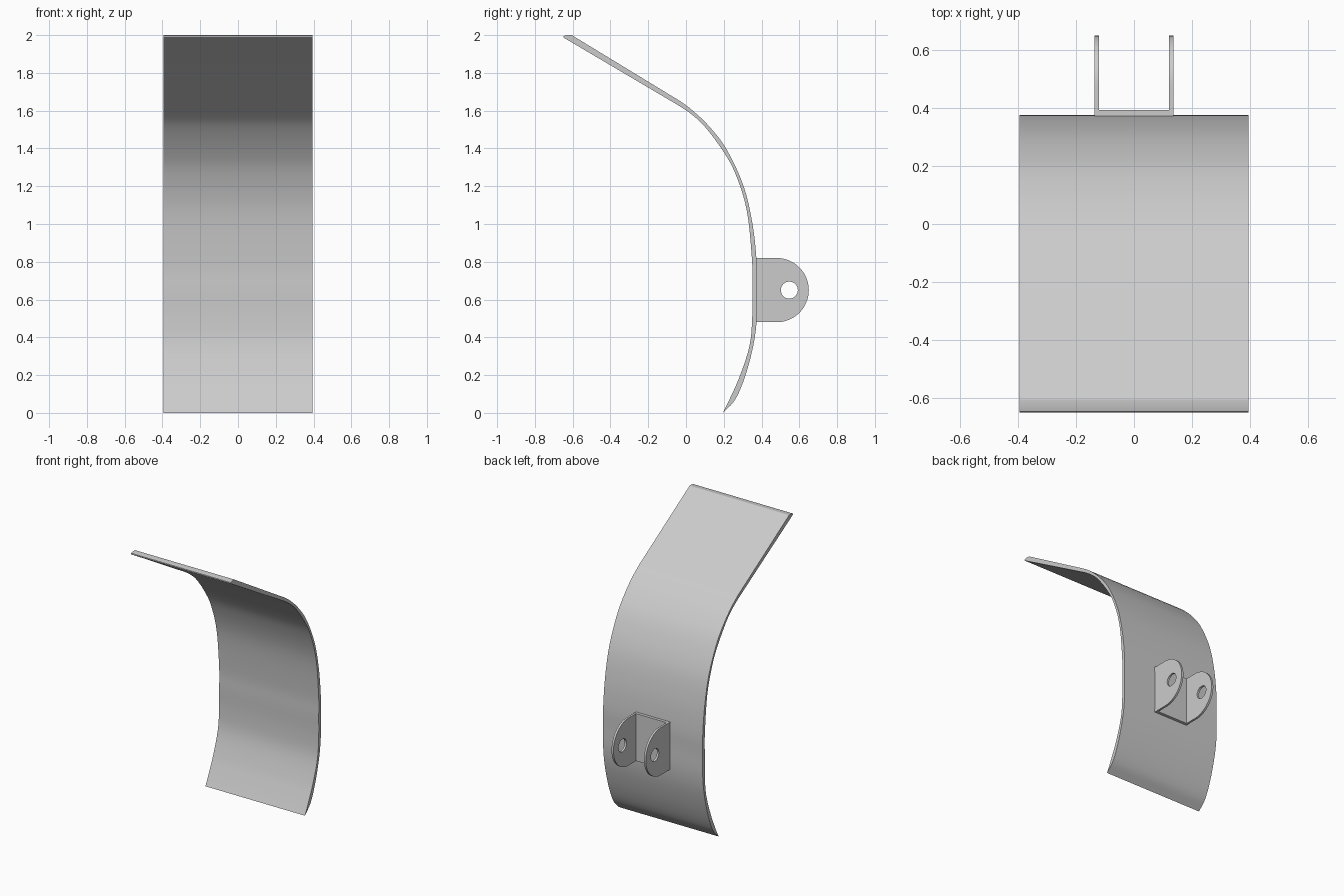
import bpy, bmesh
from math import sin, cos, pi, radians
from mathutils import Vector

old = bpy.data.objects.get("Cube")
if old:
    bpy.data.objects.remove(old, do_unlink=True)

grey = bpy.data.materials.new("plain grey")
grey.use_nodes = True
grey.diffuse_color = (0.6, 0.6, 0.6, 1)
grey.node_tree.nodes["Principled BSDF"].inputs["Base Color"].default_value = grey.diffuse_color


def smooth_path(points, steps=5):
    """Catmull-Rom curve through (y, z) points."""
    p = [Vector(q) for q in points]
    p = [2 * p[0] - p[1]] + p + [2 * p[-1] - p[-2]]
    out = []
    for a, b, c, d in zip(p, p[1:], p[2:], p[3:]):
        for i in range(steps):
            t = i / steps
            out.append(0.5 * (2 * b + (c - a) * t + (2 * a - 5 * b + 4 * c - d) * t * t
                              + (3 * b - a - 3 * c + d) * t ** 3))
    return out + [p[-2]]


def extrude_x(name, loops, x0, x1):
    """Fill (y, z) loops, the later ones as holes, and extrude them from x0 to x1."""
    bm = bmesh.new()
    for loop in loops:
        vs = [bm.verts.new((x0, y, z)) for y, z in loop]
        edges = [bm.edges.new((a, b)) for a, b in zip(vs, vs[1:] + vs[:1])]
    bmesh.ops.triangle_fill(bm, edges=bm.edges[:], use_beauty=True)
    ext = bmesh.ops.extrude_face_region(bm, geom=bm.faces[:], use_keep_orig=True)
    moved = [g for g in ext["geom"] if isinstance(g, bmesh.types.BMVert)]
    bmesh.ops.translate(bm, verts=moved, vec=(x1 - x0, 0, 0))
    bmesh.ops.recalc_face_normals(bm, faces=bm.faces[:])
    mesh = bpy.data.meshes.new(name)
    bm.to_mesh(mesh)
    bm.free()
    mesh.materials.append(grey)
    obj = bpy.data.objects.new(name, mesh)
    bpy.context.collection.objects.link(obj)
    bpy.ops.object.select_all(action="DESELECT")
    obj.select_set(True)
    bpy.context.view_layer.objects.active = obj
    bpy.ops.object.shade_smooth_by_angle(angle=radians(30))
    return obj


def arc(y, z, r, start, end, n):
    return [(y + r * cos(start + (end - start) * i / n),
             z + r * sin(start + (end - start) * i / n)) for i in range(n + 1)]


# Curved plate: back surface from top to bottom, then front surface back up
back = smooth_path([(-0.03, 1.65), (0.03, 1.605), (0.12, 1.52), (0.215, 1.395), (0.305, 1.2),
                    (0.352, 1.0), (0.374, 0.8), (0.375, 0.65), (0.374, 0.49), (0.355, 0.35),
                    (0.312, 0.19), (0.26, 0.07), (0.195, 0.0)])
front = smooth_path([(0.225, 0.06), (0.283, 0.19), (0.335, 0.35), (0.35, 0.49), (0.351, 0.65),
                     (0.35, 0.8), (0.322, 1.07), (0.26, 1.27), (0.19, 1.395), (0.1, 1.515),
                     (0.03, 1.58), (-0.035, 1.625)])
top_edge = [(-0.65, 1.988), (-0.648, 1.995), (-0.63, 2.0), (-0.605, 2.0)]
extrude_x("curved_plate", [top_edge + back + front], -0.395, 0.395)

# Channel bracket: base and two rounded lugs with pin holes
z_mid, half = 0.65, 0.17
outline = [(0.37, z_mid - half)] + arc(0.48, z_mid, half, -pi / 2, pi / 2, 32) + [(0.37, z_mid + half)]
hole = arc(0.547, z_mid, 0.045, 0, 2 * pi, 32)[:-1]
for side, name in ((-1, "right_lug"), (1, "left_lug")):
    extrude_x(name, [outline, hole], side * 0.121, side * 0.136)
base = [(0.37, z_mid - half), (0.394, z_mid - half), (0.394, z_mid + half), (0.37, z_mid + half)]
extrude_x("bracket_base", [base], -0.121, 0.121)
